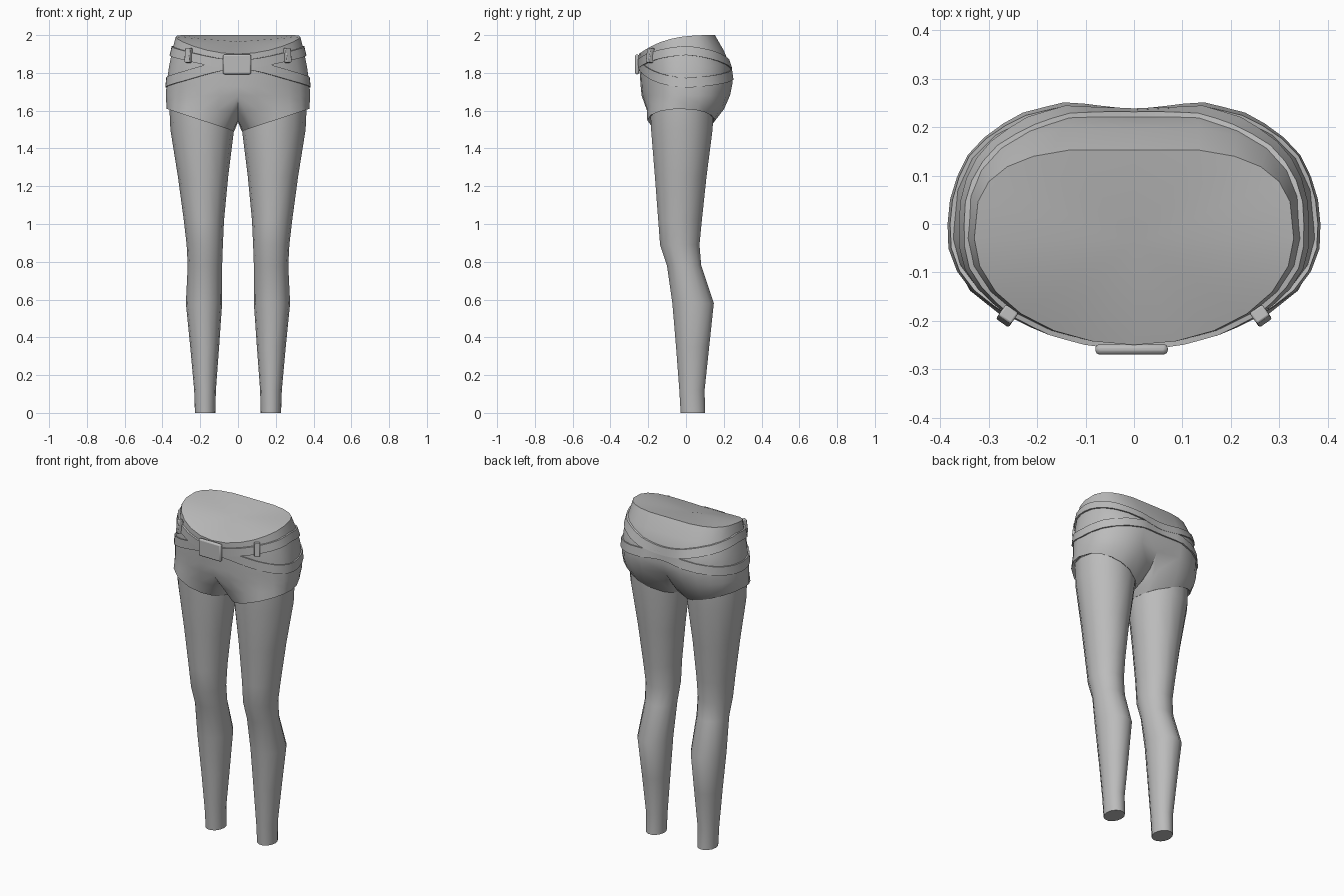
import bpy, bmesh, math
from mathutils import Vector
from mathutils.bvhtree import BVHTree

if "Cube" in bpy.data.objects:
    bpy.data.objects.remove(bpy.data.objects["Cube"])

gray = bpy.data.materials.new("plain_gray")
gray.diffuse_color = (0.5, 0.5, 0.5, 1)
gray.use_nodes = True
gray.node_tree.nodes["Principled BSDF"].inputs["Base Color"].default_value = gray.diffuse_color


def finish(name, bm, angle=40):
    """Turn a bmesh into a smooth shaded object."""
    bmesh.ops.recalc_face_normals(bm, faces=bm.faces[:])
    mesh = bpy.data.meshes.new(name)
    bm.to_mesh(mesh)
    bm.free()
    ob = bpy.data.objects.new(name, mesh)
    bpy.context.collection.objects.link(ob)
    mesh.materials.append(gray)
    bpy.ops.object.select_all(action='DESELECT')
    ob.select_set(True)
    bpy.context.view_layer.objects.active = ob
    bpy.ops.object.shade_smooth_by_angle(angle=math.radians(angle))
    return ob


def bridge(bm, a, b, closed=True):
    n = len(a)
    for i in range(n if closed else n - 1):
        j = (i + 1) % n
        bm.faces.new((a[i], a[j], b[j], b[i]))


# Shorts: half rings from front centre round the side to back centre
N = 12
WIDEST = -0.03


def half_ring(w, yf, yb, zf, zb, cleft, power):
    pts = []
    for i in range(N + 1):
        t = math.pi * i / N
        s, c = max(0.0, math.sin(t)), math.cos(t)
        if c >= 0:
            x, y = w * s, WIDEST + (yf - WIDEST) * c
        else:
            x = w * s ** (2 / power)
            y = WIDEST + (yb - WIDEST) * (-c) ** (2 / power)
        k = (y - yf) / (yb - yf)
        z = zf + (zb - zf) * (1 - (1 - k) ** 3)
        if i in (0, N):
            x = 0.0
        if i == N:
            y -= cleft
        pts.append(Vector((x, y, z)))
    return pts


levels = [  # half width, front y, back y, front z, back z, cleft, back squareness
    (0.330, -0.250, 0.157, 1.90, 2.00, 0.004, 3.0),
    (0.350, -0.249, 0.205, 1.86, 1.92, 0.008, 2.8),
    (0.365, -0.245, 0.240, 1.80, 1.84, 0.014, 2.7),
    (0.378, -0.240, 0.255, 1.73, 1.75, 0.024, 2.6),
    (0.382, -0.235, 0.240, 1.68, 1.68, 0.040, 2.6),
]
bm = bmesh.new()
rows = [[bm.verts.new(p) for p in half_ring(*lv)] for lv in levels]
for a, b in zip(rows, rows[1:]):
    bridge(bm, a, b, closed=False)

# Waist cap
centre = bm.verts.new((0, -0.04, 1.965))
for i in range(N):
    bm.faces.new((centre, rows[0][i], rows[0][i + 1]))

# Crotch line, then the leg opening with a turned-in hem
crotch = [bm.verts.new((0, y, z)) for y, z in
          ((0.14, 1.60), (0.075, 1.555), (0.0, 1.54), (-0.09, 1.55), (-0.18, 1.61))]
upper = rows[-1] + crotch
CX, CY, RX, RY = 0.198, -0.027, 0.180, 0.178
hem, mid, fold = [], [], []
for v in upper:
    a = math.atan2(v.co.y - CY, v.co.x - CX)
    x, y = CX + RX * math.cos(a), CY + RY * math.sin(a)
    h = Vector((x, y, 1.485 + 0.33 * x))
    m = (v.co + h) / 2
    if m.y > 0.05:
        m.y += 0.012
    mid.append(bm.verts.new(m))
    hem.append(bm.verts.new(h))
    fold.append(bm.verts.new((CX + (x - CX) * 0.88, CY + (y - CY) * 0.88, h.z + 0.012)))
bridge(bm, upper, mid)
bridge(bm, mid, hem)
bridge(bm, hem, fold)
bmesh.ops.mirror(bm, geom=bm.verts[:] + bm.edges[:] + bm.faces[:], axis='X', merge_dist=0.0005)
bmesh.ops.recalc_face_normals(bm, faces=bm.faces[:])
surface = BVHTree.FromBMesh(bm)
finish("shorts", bm, 50)

# Legs: z, inner x, outer x, front y, back y
leg_rings = [
    (0.00, 0.120, 0.228, -0.030, 0.103),
    (0.12, 0.117, 0.232, -0.037, 0.100),
    (0.35, 0.100, 0.253, -0.055, 0.125),
    (0.58, 0.084, 0.276, -0.075, 0.150),
    (0.78, 0.084, 0.266, -0.103, 0.083),
    (0.89, 0.080, 0.272, -0.140, 0.074),
    (1.02, 0.074, 0.287, -0.150, 0.087),
    (1.25, 0.052, 0.318, -0.168, 0.112),
    (1.50, 0.021, 0.358, -0.189, 0.145),
    (1.61, 0.018, 0.363, -0.193, 0.150),
]
SIDES = 14
for side, name in ((-1, "left_leg"), (1, "right_leg")):
    bm = bmesh.new()
    loops = []
    for z, xi, xo, yf, yb in leg_rings:
        loops.append([bm.verts.new((
            side * ((xi + xo) / 2 + (xo - xi) / 2 * math.cos(2 * math.pi * k / SIDES)),
            (yf + yb) / 2 + (yb - yf) / 2 * math.sin(2 * math.pi * k / SIDES), z))
            for k in range(SIDES)])
    for a, b in zip(loops, loops[1:]):
        bridge(bm, a, b)
    bm.faces.new(loops[0])
    bm.faces.new(loops[-1])
    finish(name, bm)


# Belts: flat bands that follow the shorts, meeting at front and back
def belt(name, front, side, back, half, thick):
    steps = 48
    bm = bmesh.new()
    loops = []
    for i in range(steps):
        t = 2 * math.pi * i / steps
        end = front if math.cos(t) > 0 else back
        zc = side + (end - side) * abs(math.cos(t)) ** 1.5
        d = Vector((math.sin(t), -math.cos(t), 0))
        edge = []
        for dz in (half, -half):
            z = zc + dz
            hit = surface.ray_cast(Vector((0, 0, z)) + d, -d)[0]
            edge.append(hit)
        top, low = edge
        loops.append([bm.verts.new(p) for p in
                      (top - d * 0.01, top + d * thick, low + d * thick, low - d * 0.01)])
    for i in range(steps):
        bridge(bm, loops[i], loops[(i + 1) % steps])
    finish(name, bm)


belt("waist_belt", 1.845, 1.918, 1.83, 0.024, 0.011)
belt("hip_belt", 1.845, 1.748, 1.80, 0.026, 0.009)


# Buckle and belt loops: rounded blocks
def block(name, loc, size, turn, lean, bevel):
    bpy.ops.mesh.primitive_cube_add(size=1, location=loc, rotation=(lean, 0, turn))
    ob = bpy.context.object
    ob.name = name
    ob.scale = size
    bpy.ops.object.transform_apply(location=False, rotation=False, scale=True)
    ob.data.materials.append(gray)
    mod = ob.modifiers.new("rounding", 'BEVEL')
    mod.width = bevel
    mod.segments = 2
    bpy.ops.object.shade_smooth_by_angle(angle=math.radians(40))


block("buckle", (-0.005, -0.259, 1.845), (0.15, 0.022, 0.105), 0, 0, 0.009)
for s, name in ((-1, "left_belt_loop"), (1, "right_belt_loop")):
    block(name, (s * 0.262, -0.190, 1.893), (0.032, 0.028, 0.078),
          s * math.radians(35), -0.12, 0.004)
